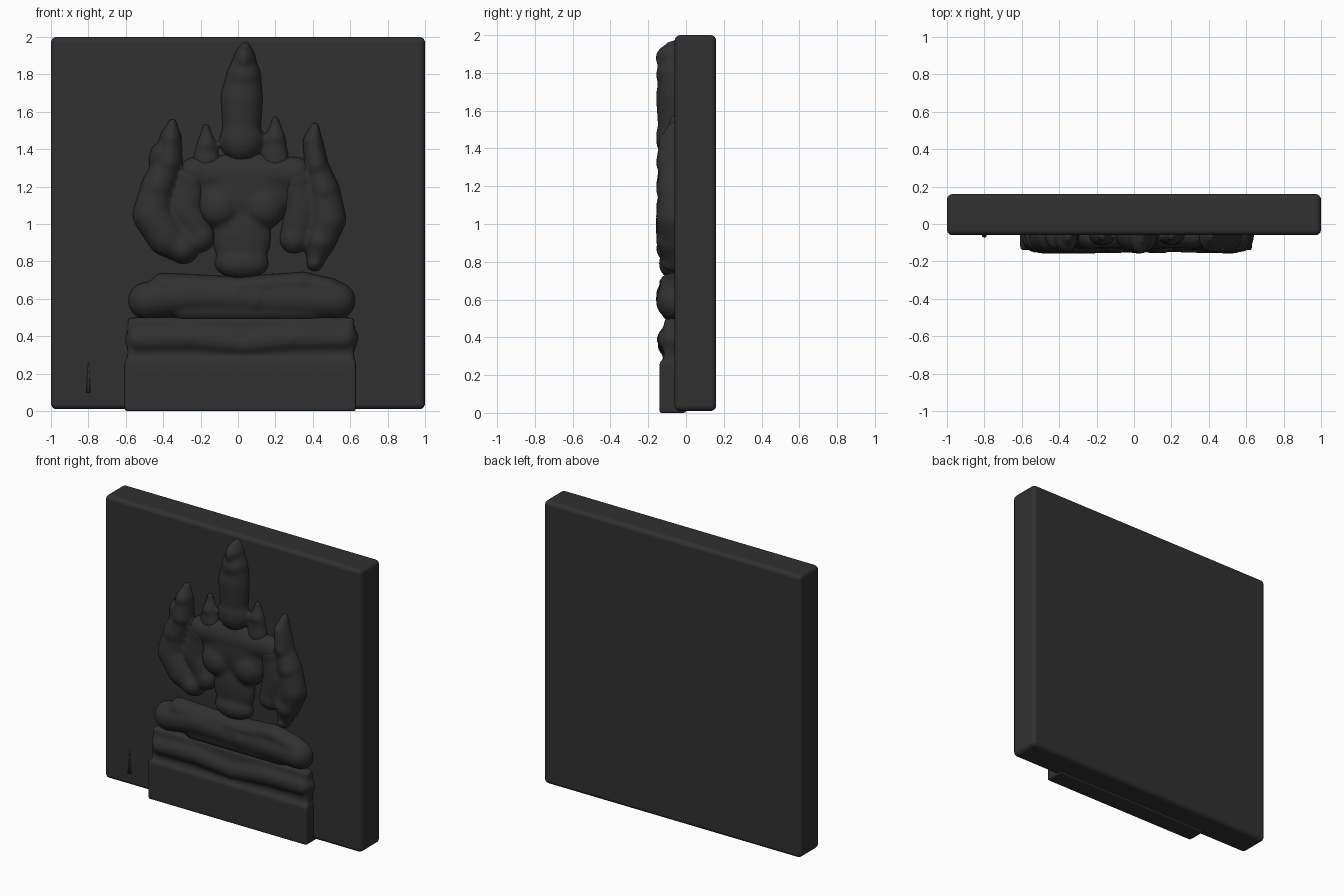
import bpy, bmesh, math
from mathutils import Matrix

if "Cube" in bpy.data.objects:
    bpy.data.objects.remove(bpy.data.objects["Cube"])

stone = bpy.data.materials.new("dark_stone")
stone.use_nodes = True
colour = (0.03, 0.03, 0.03, 1)
stone.diffuse_color = colour
stone.node_tree.nodes["Principled BSDF"].inputs["Base Color"].default_value = colour

FACE = -0.06   # front plane of the slab


def finish(name, bm, soften=0):
    mesh = bpy.data.meshes.new(name)
    bm.to_mesh(mesh)
    bm.free()
    mesh.materials.append(stone)
    ob = bpy.data.objects.new(name, mesh)
    bpy.context.collection.objects.link(ob)
    for p in mesh.polygons:
        p.use_smooth = True
    if soften:
        remesh = ob.modifiers.new("fuse", 'REMESH')
        remesh.mode = 'VOXEL'
        remesh.voxel_size = 0.014
        remesh.use_smooth_shade = True
        smooth = ob.modifiers.new("soften", 'SMOOTH')
        smooth.factor = 0.5
        smooth.iterations = soften
    return ob


def blob(bm, x, z, rx, rz, depth):
    m = Matrix.Translation((x, FACE, z)) @ Matrix.Diagonal((rx, depth, rz, 1))
    bmesh.ops.create_uvsphere(bm, u_segments=16, v_segments=10, radius=1, matrix=m)


def limb(bm, points, depth):
    # flattened tapering tube with round joints through (x, z, radius) points
    for x, z, r in points:
        blob(bm, x, z, r, r, min(depth, r * 1.6))
    for (ax, az, ar), (bx, bz, br) in zip(points, points[1:]):
        dx, dz = bx - ax, bz - az
        flat = min(depth / max(ar, br), 1.6)
        m = (Matrix.Translation(((ax + bx) / 2, FACE, (az + bz) / 2))
             @ Matrix.Rotation(math.atan2(dx, dz), 4, 'Y') @ Matrix.Diagonal((1, flat, 1, 1)))
        bmesh.ops.create_cone(bm, cap_ends=True, segments=16, radius1=ar, radius2=br,
                              depth=math.hypot(dx, dz), matrix=m)


def block(bm, x0, x1, y0, y1, z0, z1):
    m = (Matrix.Translation(((x0 + x1) / 2, (y0 + y1) / 2, (z0 + z1) / 2))
         @ Matrix.Diagonal((x1 - x0, y1 - y0, z1 - z0, 1)))
    bmesh.ops.create_cube(bm, size=1, matrix=m)


# Backing slab
bm = bmesh.new()
block(bm, -1, 1, FACE, 0.16, 0.01, 2)
slab = finish("backing_slab", bm)
bevel = slab.modifiers.new("rounded_edges", 'BEVEL')
bevel.width = 0.03
bevel.segments = 4
slab.modifiers.new("flat_faces", 'WEIGHTED_NORMAL')

# Stepped base: lower step, sagging upper cushion
bm = bmesh.new()
block(bm, -0.61, 0.63, -0.14, 0, 0, 0.27)
block(bm, -0.59, 0.62, -0.115, 0, 0.2, 0.5)
limb(bm, [(-0.53, 0.38, 0.075), (-0.25, 0.39, 0.08), (0.03, 0.36, 0.075),
          (0.3, 0.39, 0.08), (0.57, 0.39, 0.075)], 0.095)
limb(bm, [(-0.55, 0.25, 0.05), (0.58, 0.25, 0.05)], 0.085)
finish("stepped_base", bm, 8)

# Crossed legs
bm = bmesh.new()
limb(bm, [(-0.49, 0.59, 0.1), (-0.25, 0.62, 0.1), (0.1, 0.6, 0.09), (0.53, 0.59, 0.1)], 0.1)
limb(bm, [(-0.4, 0.67, 0.07), (0.0, 0.66, 0.06), (0.35, 0.69, 0.055), (0.5, 0.65, 0.06)], 0.085)
limb(bm, [(-0.3, 0.53, 0.05), (0.4, 0.53, 0.05)], 0.07)
finish("crossed_legs", bm, 7)

# Torso: shoulders, chest, waist and belly
bm = bmesh.new()
blob(bm, 0.03, 1.19, 0.29, 0.2, 0.075)
limb(bm, [(-0.23, 1.27, 0.09), (0.03, 1.26, 0.1), (0.31, 1.27, 0.09)], 0.075)
for x in (-0.1, 0.14):
    blob(bm, x, 1.09, 0.12, 0.115, 0.1)
blob(bm, 0.02, 0.93, 0.16, 0.2, 0.07)
blob(bm, 0.02, 0.79, 0.15, 0.085, 0.085)
finish("torso", bm, 7)

# Arms: raised hand, bent elbow, lower hand at the hip
bm = bmesh.new()
limb(bm, [(-0.35, 1.54, 0.025), (-0.36, 1.46, 0.06), (-0.37, 1.33, 0.075),
          (-0.43, 1.2, 0.09), (-0.46, 1.05, 0.105), (-0.38, 0.93, 0.105),
          (-0.29, 0.87, 0.085)], 0.1)
limb(bm, [(-0.42, 1.38, 0.05), (-0.44, 1.34, 0.04)], 0.08)
limb(bm, [(-0.25, 1.24, 0.08), (-0.28, 1.08, 0.09), (-0.2, 0.93, 0.08)], 0.075)
finish("right_arms", bm, 5)

bm = bmesh.new()
limb(bm, [(0.41, 1.52, 0.025), (0.4, 1.44, 0.055), (0.42, 1.31, 0.065),
          (0.46, 1.18, 0.085), (0.48, 1.03, 0.1), (0.44, 0.91, 0.085),
          (0.41, 0.79, 0.045)], 0.1)
limb(bm, [(0.32, 1.24, 0.08), (0.34, 1.08, 0.09), (0.3, 0.92, 0.08)], 0.075)
finish("left_arms", bm, 5)

# Head with tall pointed headdress and side ornaments
bm = bmesh.new()
blob(bm, 0.02, 1.45, 0.12, 0.12, 0.1)
limb(bm, [(0.02, 1.47, 0.1), (0.02, 1.68, 0.115), (0.03, 1.79, 0.095),
          (0.035, 1.89, 0.06), (0.04, 1.945, 0.03)], 0.1)
blob(bm, 0.03, 1.88, 0.05, 0.08, 0.105)
for x, top in ((-0.17, 1.52), (0.2, 1.56)):
    limb(bm, [(x, top, 0.02), (x, top - 0.1, 0.055), (x, 1.34, 0.075)], 0.055)
finish("crowned_head", bm, 5)

# Small chip standing out of the slab face
bm = bmesh.new()
bmesh.ops.create_cone(bm, cap_ends=True, segments=6, radius1=0.014, radius2=0.002, depth=0.16,
                      matrix=Matrix.Translation((-0.8, FACE, 0.18)))
finish("surface_chip", bm)
